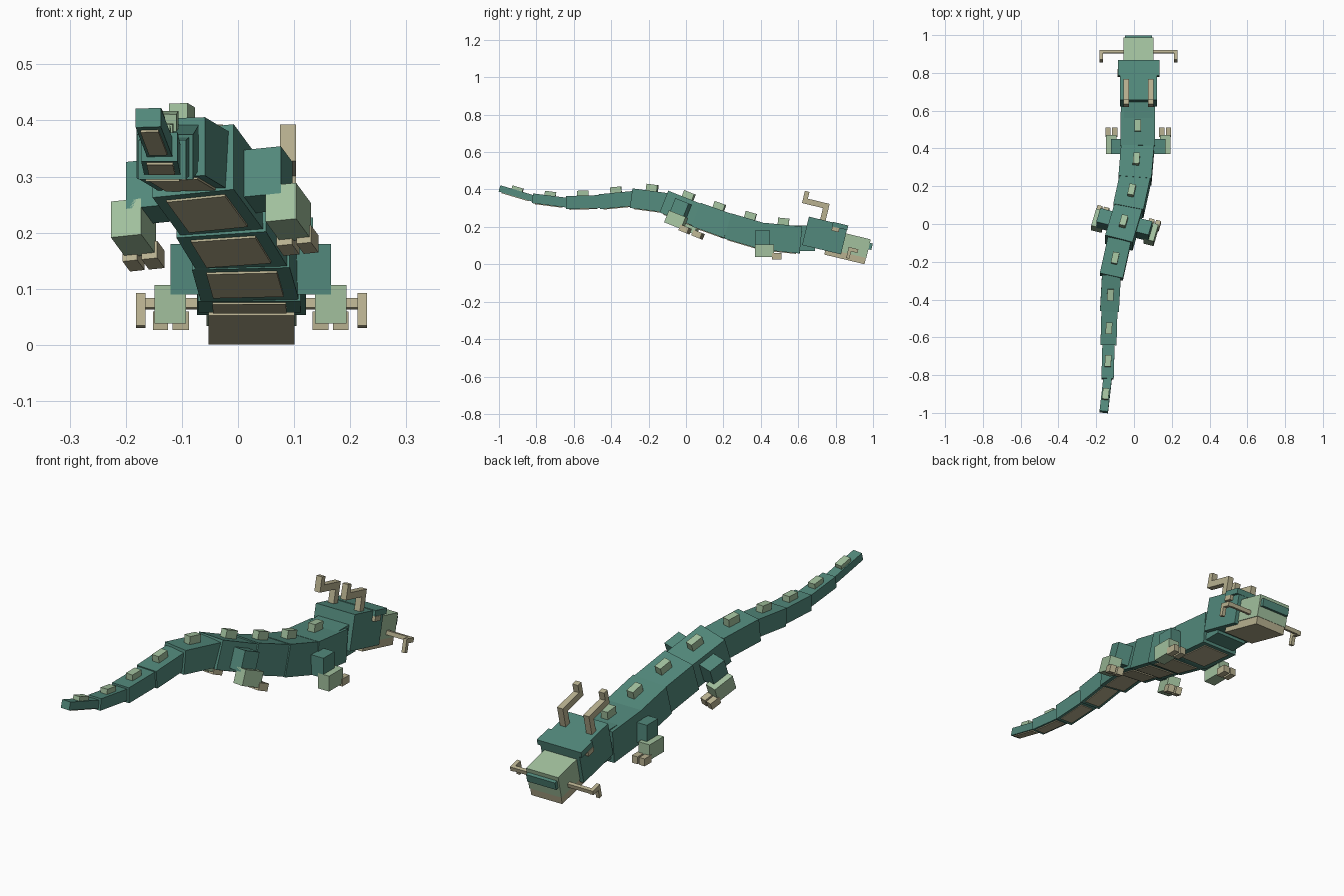
import bpy
import math
from mathutils import Matrix, Vector

cube = bpy.data.objects.get("Cube")
if cube:
    bpy.data.objects.remove(cube, do_unlink=True)


def material(name, color):
    mat = bpy.data.materials.new(name)
    mat.use_nodes = True
    mat.diffuse_color = (*color, 1)
    mat.node_tree.nodes["Principled BSDF"].inputs["Base Color"].default_value = (*color, 1)
    return mat


TEAL = material("teal_scales", (0.085, 0.25, 0.20))
PALE = material("pale_green", (0.36, 0.53, 0.34))
TAN = material("tan_horn", (0.48, 0.44, 0.28))


def box(name, frame, x, y, z, mat):
    """Box spanning the (min, max) ranges x, y, z inside a local frame."""
    bpy.ops.mesh.primitive_cube_add(size=1)
    ob = bpy.context.object
    ob.name = name
    ob.data.name = name
    spans = (x, y, z)
    mid = Vector([(a + b) / 2 for a, b in spans])
    size = Vector([abs(b - a) for a, b in spans])
    ob.data.transform(Matrix.Translation(mid) @ Matrix.Diagonal((*size, 1)))
    ob.matrix_world = frame
    ob.data.materials.append(mat)
    return ob


def aimed_frame(origin, direction):
    d = direction.normalized()
    pitch = math.atan2(d.z, d.y)
    yaw = math.asin(-d.x)
    return (Matrix.Translation(origin) @ Matrix.Rotation(pitch, 4, 'X')
            @ Matrix.Rotation(yaw, 4, 'Z'))


def both(a, b):
    return ((-b, -a), (a, b))


# Body: chain of boxes from tail tip to shoulders
joints = [Vector(p) for p in (
    (-0.16, -0.995, 0.405), (-0.14, -0.82, 0.353), (-0.135, -0.64, 0.33),
    (-0.13, -0.46, 0.335), (-0.12, -0.28, 0.352), (-0.08, -0.1, 0.328),
    (-0.03, 0.07, 0.26), (0.005, 0.23, 0.203), (0.02, 0.41, 0.15),
    (0.021, 0.615, 0.13))]
sections = [(0.045, 0.035), (0.065, 0.052), (0.085, 0.07), (0.1, 0.08),
            (0.125, 0.105), (0.15, 0.125), (0.163, 0.135), (0.175, 0.14),
            (0.182, 0.145)]
frames = []
for i, (w, h) in enumerate(sections):
    a, b = joints[i], joints[i + 1]
    frame = aimed_frame((a + b) / 2, b - a)
    frames.append(frame)
    half = (b - a).length / 2
    box(f"body_segment_{i}", frame, (-w / 2, w / 2),
        (-half, half + (0.012 if i < 8 else 0)), (-h / 2, h / 2), TEAL)
    box(f"belly_plate_{i}", frame, (-w * 0.36, w * 0.36),
        (-half * 0.8, half * 0.8), (-h / 2 - 0.004, -h / 2 + 0.004), TAN)
    rise = 0.018 + 0.017 * min(i / 4, 1)
    box(f"back_scute_{i}", frame, (-0.017, 0.017), (-0.03, 0.03),
        (h / 2 - 0.01, h / 2 + rise), PALE)


# Legs: upper block, foot and two toes on each side
def leg_pair(name, frame):
    for side, k in (("right", 0), ("left", 1)):
        label = f"{name}_{side}"
        box(label + "_upper_leg", frame, both(0.065, 0.143)[k],
            (-0.04, 0.04), (-0.05, 0.04), TEAL)
        box(label + "_foot", frame, both(0.115, 0.171)[k],
            (-0.04, 0.06), (-0.102, -0.033), PALE)
        for toe, span in (("inner", (0.11, 0.139)), ("outer", (0.147, 0.174))):
            box(f"{label}_{toe}_toe", frame, both(*span)[k],
                (0.05, 0.1), (-0.113, -0.08), TAN)


leg_pair("front", Matrix.Translation((0.0225, 0.41, 0.14)))
leg_pair("hind", frames[5] @ Matrix.Translation((0, 0.015, 0)))

# Neck and head
box("neck", Matrix.Translation((0.023, 0.62, 0.14)),
    (-0.077, 0.077), (-0.07, 0.07), (-0.068, 0.068), TEAL)
head = Matrix.Translation((0.024, 0.743, 0.154)) @ Matrix.Rotation(math.radians(-13.5), 4, 'X')
box("head", head, (-0.097, 0.097), (-0.107, 0.107), (-0.078, 0.078), TEAL)
box("brow", head, (-0.11, 0.11), (0.025, 0.109), (0.056, 0.081), TEAL)
box("snout", head, (-0.08, 0.08), (0.1, 0.243), (-0.065, 0.037), PALE)
box("nose", head, (-0.072, 0.072), (0.22, 0.259), (-0.017, 0.018), TEAL)
box("jaw", head, (-0.077, 0.077), (0.02, 0.241), (-0.1, -0.065), TAN)

# Eyes, stepped horns and hooked whiskers
for side, k in (("right", 0), ("left", 1)):
    box(side + "_eye", head, both(0.095, 0.112)[k],
        (0.027, 0.067), (0.034, 0.056), TAN)
    horn = both(0.051, 0.079)[k]
    box(side + "_horn_base", head, horn, (-0.045, -0.015), (0.07, 0.17), TAN)
    box(side + "_horn_arm", head, horn, (-0.16, -0.015), (0.14, 0.17), TAN)
    box(side + "_horn_tip", head, horn, (-0.16, -0.135), (0.14, 0.207), TAN)
    box(side + "_whisker", head, both(0.075, 0.205)[k],
        (0.175, 0.191), (-0.048, -0.03), TAN)
    hook = both(0.189, 0.206)[k]
    box(side + "_whisker_hook", head, hook, (0.138, 0.191), (-0.05, -0.03), TAN)
    box(side + "_whisker_tip", head, hook, (0.138, 0.156), (-0.09, -0.03), TAN)
